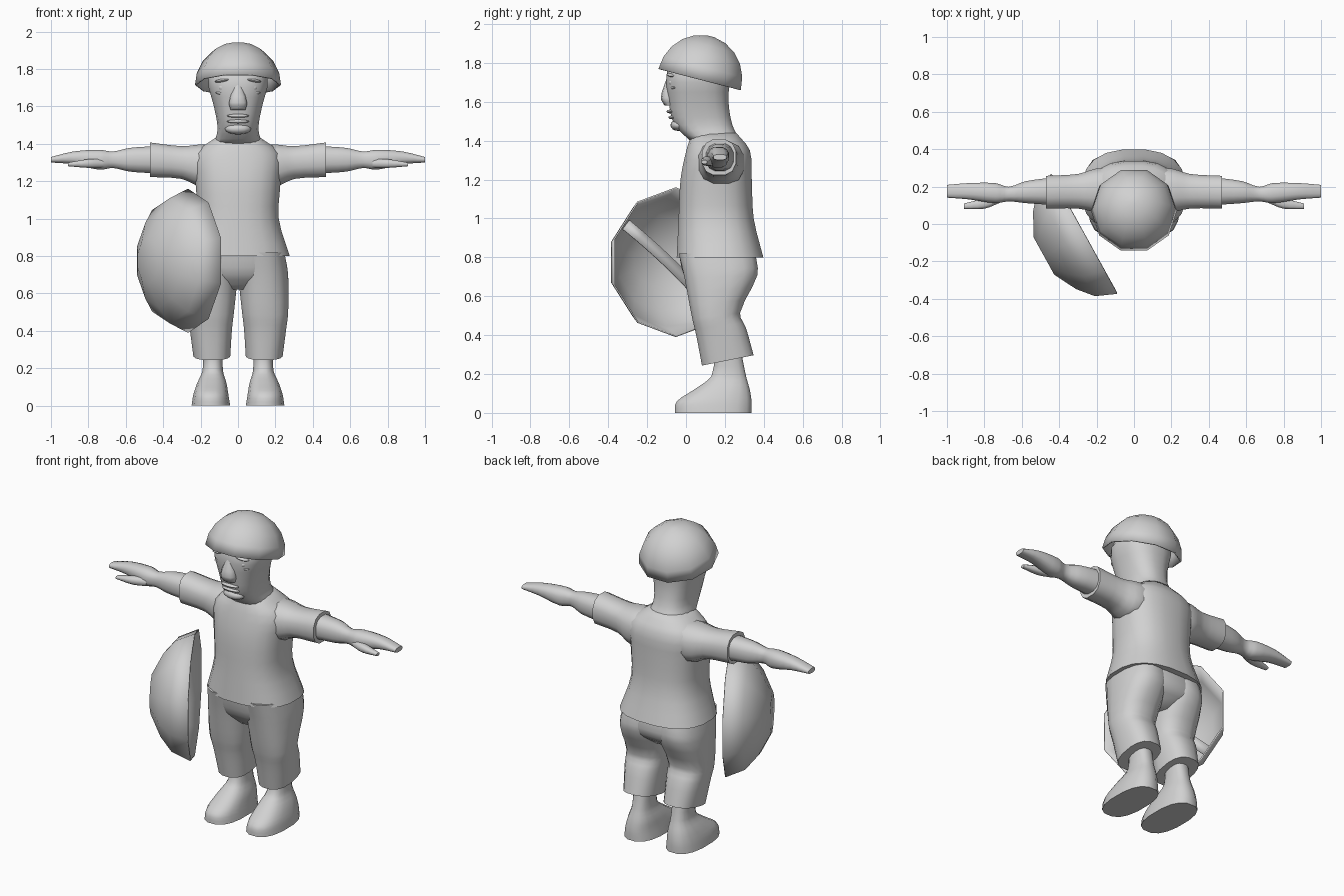
import bpy, bmesh, math
from mathutils import Vector, Matrix

cube = bpy.data.objects.get("Cube")
if cube:
    bpy.data.objects.remove(cube)

grey = bpy.data.materials.new("plain_grey")
grey.use_nodes = True
grey.diffuse_color = (.64, .64, .64, 1)
grey.node_tree.nodes["Principled BSDF"].inputs["Base Color"].default_value = grey.diffuse_color


def finish(bm, name, angle=60, thickness=None):
    """Turn a bmesh into a smooth-shaded grey object."""
    bmesh.ops.recalc_face_normals(bm, faces=bm.faces)
    mesh = bpy.data.meshes.new(name)
    bm.to_mesh(mesh)
    bm.free()
    mesh.materials.append(grey)
    part = bpy.data.objects.new(name, mesh)
    bpy.context.collection.objects.link(part)
    bpy.ops.object.select_all(action="DESELECT")
    part.select_set(True)
    bpy.context.view_layer.objects.active = part
    bpy.ops.object.shade_smooth_by_angle(angle=math.radians(angle))
    if thickness:
        part.modifiers.new("thickness", "SOLIDIFY").thickness = thickness


def bridge(bm, loops, closed=True):
    """Join neighbouring loops of vertices with quads."""
    for lower, upper in zip(loops, loops[1:]):
        for i in range(len(lower) if closed else len(lower) - 1):
            j = (i + 1) % len(lower)
            bm.faces.new((lower[i], lower[j], upper[j], upper[i]))


def ease(keys, steps=3):
    """Insert smoothly interpolated rings between the key rings."""
    rows = [Vector(key) for key in keys]

    def slope(i):
        before, after = rows[max(i - 1, 0)], rows[min(i + 1, len(rows) - 1)]
        return (after - before) / (after[0] - before[0])

    for i, (start, end) in enumerate(zip(rows, rows[1:])):
        span = end[0] - start[0]
        for step in range(steps):
            f = step / steps
            blend = f * f * (3 - 2 * f)
            bend = slope(i) * (f * (1 - f) ** 2) - slope(i + 1) * (f * f * (1 - f))
            yield start * (1 - blend) + end * blend + bend * span
    yield rows[-1]


def soft(value, power):
    return math.copysign(abs(value) ** power, value)


def loft(name, axis, keys, side=1, sides=16, power=.8, slant=0):
    """Skin rings (place, u low, u high, v low, v high) along the x or z axis."""
    bm = bmesh.new()
    loops = []
    for place, u_low, u_high, v_low, v_high in ease(keys):
        loop = []
        fade = slant * (keys[-1][0] - place) / (keys[-1][0] - keys[0][0])
        for i in range(sides):
            turn = math.tau * (i + .5) / sides
            du = (u_high - u_low) / 2 * soft(math.cos(turn), power)
            dv = (v_high - v_low) / 2 * soft(math.sin(turn), power)
            u, v = (u_low + u_high) / 2 + du, (v_low + v_high) / 2 + dv
            w = place + fade * dv
            x, y, z = (w, u, v) if axis == "x" else (u, v, w)
            loop.append(bm.verts.new((x * side, y, z)))
        loops.append(loop)
    bridge(bm, loops)
    bm.faces.new(loops[0])
    bm.faces.new(loops[-1])
    finish(bm, name)


def trunk(name, keys, **options):
    """Loft upwards from symmetric rings (height, half width, front, back)."""
    loft(name, "z", [(z, -half, half, front, back) for z, half, front, back in keys], **options)


def blob(name, place, size, turn=0):
    bm = bmesh.new()
    bmesh.ops.create_uvsphere(bm, u_segments=12, v_segments=8, radius=1)
    shape = Matrix.Rotation(turn, 4, "Y") @ Matrix.Diagonal((*size, 1))
    bmesh.ops.transform(bm, matrix=Matrix.Translation(place) @ shape, verts=bm.verts)
    finish(bm, name)


def bowl(name, profile, frame, phase=0, sides=10):
    """Thin open shell: (radius, height) profile spun about its own axis."""
    bm = bmesh.new()
    loops = []
    for radius, height in profile:
        turns = [math.tau * (i + phase) / sides for i in range(sides)]
        loops.append([bm.verts.new((radius * math.cos(t), radius * math.sin(t), height)) for t in turns])
    bridge(bm, loops)
    bm.faces.new(loops[-1])
    bmesh.ops.transform(bm, matrix=frame, verts=bm.verts)
    finish(bm, name, angle=40, thickness=.008)


# Shirt, head and seat of the trousers
trunk("shirt", [(.8, .28, -.05, .4), (1, .22, -.04, .35), (1.2, .23, -.03, .34),
                (1.35, .23, 0, .33), (1.44, .11, .03, .26)], sides=20)
trunk("head", [(1.4, .13, .02, .28), (1.48, .11, -.06, .24), (1.6, .13, -.09, .22),
               (1.75, .16, -.1, .22), (1.87, .08, -.03, .15)], sides=20)
trunk("trouser_seat", [(.62, .07, .06, .27), (.7, .24, -.01, .36), (.82, .25, -.04, .36)])

# Nose, mouth and chin
trunk("nose", [(1.58, .04, -.11, -.05), (1.62, .05, -.13, -.05), (1.72, .02, -.1, -.05)], sides=10)
blob("upper_lip", (0, -.08, 1.55), (.06, .02, .01))
blob("lower_lip", (0, -.07, 1.52), (.06, .02, .01))
blob("chin", (0, -.04, 1.48), (.07, .04, .03))

# Helmet, tilted towards the back
tilt = Matrix.Translation((0, .07, 1.715)) @ Matrix.Rotation(math.radians(-14.5), 4, "X")
arc = [math.radians(angle) for angle in range(0, 90, 17)]
bowl("helmet", [(.23 * math.cos(a), .23 * math.sin(a)) for a in arc], tilt)

for side, label in ((1, "left_"), (-1, "right_")):
    # Eyes and brows
    blob(label + "eye", (side * .075, -.07, 1.7), (.03, .02, .02))
    blob(label + "brow", (side * .075, -.07, 1.74), (.05, .03, .01), side * .15)
    blob(label + "eye_bag", (side * .08, -.06, 1.67), (.04, .02, .01), side * -.1)

    # Sleeves, arms with hands, and thumbs
    loft(label + "sleeve", "x", [(.1, .06, .3, 1.2, 1.4), (.2, .06, .3, 1.17, 1.4),
                                 (.3, .08, .27, 1.21, 1.39), (.47, .08, .26, 1.22, 1.41)], side, 12)
    loft(label + "arm", "x", [(.44, .1, .25, 1.24, 1.39), (.58, .11, .23, 1.25, 1.38),
                              (.67, .12, .2, 1.27, 1.36), (.74, .11, .22, 1.26, 1.37),
                              (.88, .13, .22, 1.29, 1.36), (1, .14, .21, 1.3, 1.33)], side, 12)
    loft(label + "thumb", "x", [(.72, .11, .17, 1.27, 1.32), (.8, .08, .14, 1.27, 1.32),
                                (.91, .08, .11, 1.28, 1.3)], side, 8)

    # Trouser legs with sloping hems, then feet
    loft(label + "trouser_leg", "z", [(.27, .04, .24, .08, .35), (.42, .03, .26, .05, .31),
                                      (.5, .02, .27, .03, .28), (.7, 0, .27, -.01, .37),
                                      (.82, 0, .25, -.04, .36)], side, slant=.2)
    loft(label + "foot", "z", [(0, .04, .25, -.06, .34), (.06, .05, .24, -.05, .34),
                               (.12, .06, .22, .04, .33), (.19, .08, .19, .13, .31),
                               (.34, .08, .19, .14, .28)], side)

# Round shield hanging upright, bulging away from the body
outward = Vector((-.875, -.484, 0)).to_track_quat("Z", "Y").to_matrix().to_4x4()
frame = Matrix.Translation((-.267, -.053, .775)) @ outward
bowl("shield", [(.385, 0), (.336, .11), (.25, .18), (.12, .245)], frame, phase=.5)

# Grip strap across the hollow side
bm = bmesh.new()
reach = [.3 * step / 3 for step in range(-3, 4)]
bridge(bm, [[bm.verts.new((x, y, .08 + .4 * x * x)) for y in (-.03, .03)] for x in reach], closed=False)
bmesh.ops.transform(bm, matrix=frame @ Matrix.Rotation(math.radians(40), 4, "Z"), verts=bm.verts)
finish(bm, "shield_strap", thickness=.008)
